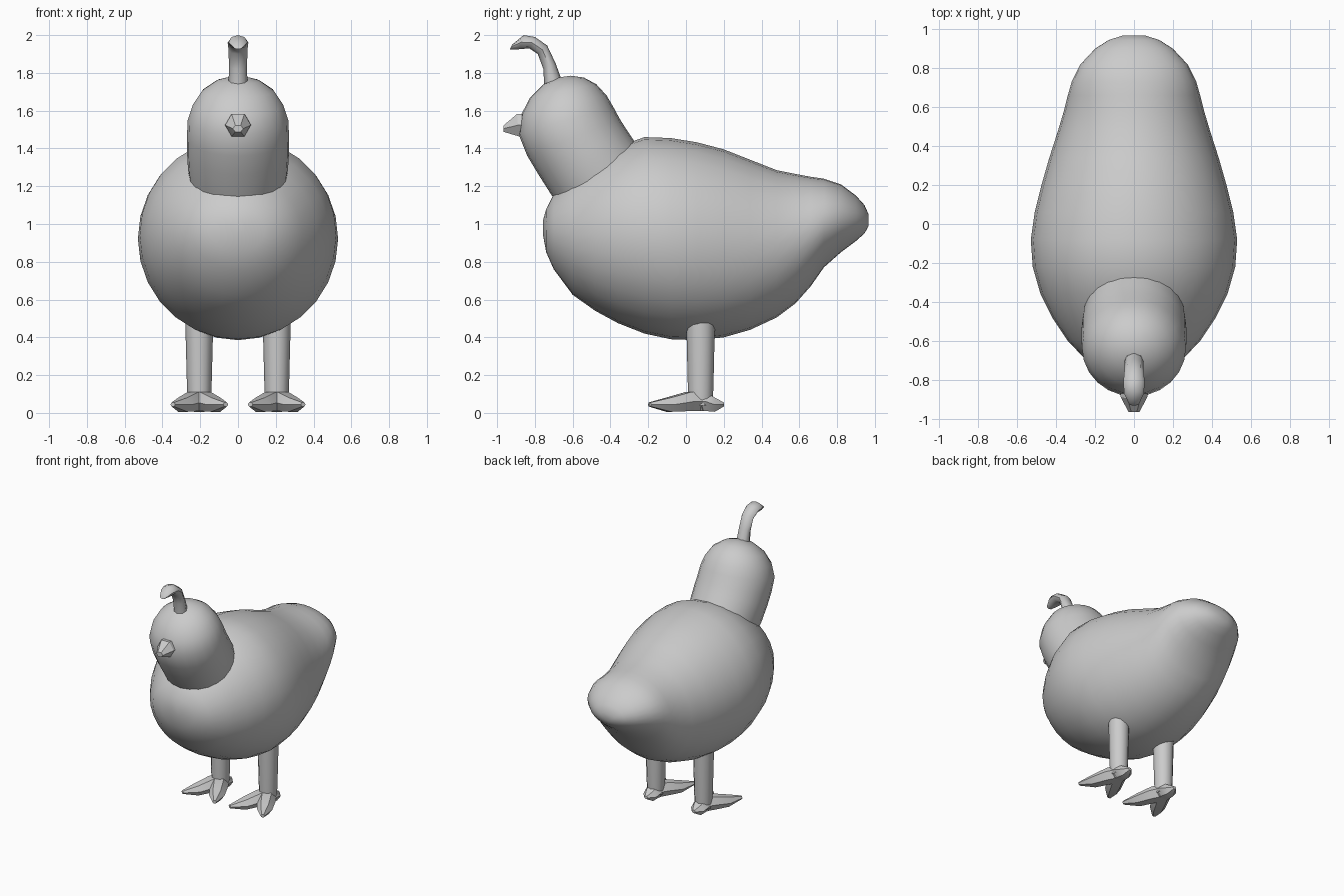
import bpy, math
from mathutils import Vector

if "Cube" in bpy.data.objects:
    bpy.data.objects.remove(bpy.data.objects["Cube"])


def loft(name, sections, n, side=(1, 0, 0), mirror=False, angle=60):
    """Skin elliptical rings; each section is (low point, high point, half width)."""
    side = Vector(side)
    verts, faces = [], []
    for low, high, w in sections:
        low, high = Vector(low), Vector(high)
        mid, half = (low + high) / 2, (high - low) / 2
        for i in range(n):
            a = 2 * math.pi * i / n
            verts.append(mid + side * w * math.cos(a) + half * math.sin(a))
    for r in range(len(sections) - 1):
        for i in range(n):
            j = (i + 1) % n
            faces.append((r * n + i, r * n + j, (r + 1) * n + j, (r + 1) * n + i))
    faces.append(tuple(range(n))[::-1])
    faces.append(tuple(range(len(verts) - n, len(verts))))
    mesh = bpy.data.meshes.new(name)
    mesh.from_pydata(verts, [], faces)
    ob = bpy.data.objects.new(name, mesh)
    bpy.context.collection.objects.link(ob)
    bpy.ops.object.select_all(action='DESELECT')
    ob.select_set(True)
    bpy.context.view_layer.objects.active = ob
    bpy.ops.object.mode_set(mode='EDIT')
    bpy.ops.mesh.select_all(action='SELECT')
    bpy.ops.mesh.normals_make_consistent(inside=False)
    bpy.ops.object.mode_set(mode='OBJECT')
    bpy.ops.object.shade_smooth_by_angle(angle=math.radians(angle))
    if mirror:
        ob.modifiers.new("mirror", 'MIRROR').use_bisect_axis[0] = False
    return ob


def profile(rows):
    """Rows of (y low, z low, y high, z high, half width) on the centre plane."""
    return [((0, a, b), (0, c, d), w) for a, b, c, d, w in rows]


# plump body with tail: y, bottom z, top z, half width
body = [(-.757, .94, 1.02, .04), (-.74, .85, 1.08, .14), (-.70, .76, 1.16, .245),
        (-.60, .625, 1.26, .34), (-.48, .54, 1.345, .42), (-.36, .475, 1.41, .48),
        (-.22, .42, 1.46, .52), (-.08, .39, 1.455, .53), (.06, .385, 1.432, .51),
        (.20, .40, 1.395, .475), (.34, .44, 1.34, .435), (.48, .505, 1.285, .39),
        (.58, .58, 1.265, .36), (.66, .67, 1.25, .34), (.73, .77, 1.24, .32),
        (.82, .85, 1.21, .275), (.90, .91, 1.15, .20), (.945, .95, 1.10, .13),
        (.967, .99, 1.05, .06)]
loft("body", profile([(y, b, y, t, w) for y, b, t, w in body]), 28)

# neck and domed head
loft("head", profile([
    (-.64, 1.05, -.20, 1.33, .25), (-.71, 1.15, -.275, 1.44, .265),
    (-.78, 1.26, -.315, 1.50, .27), (-.84, 1.36, -.35, 1.555, .27),
    (-.886, 1.475, -.385, 1.62, .267), (-.872, 1.58, -.42, 1.68, .24),
    (-.825, 1.67, -.475, 1.74, .19), (-.755, 1.74, -.54, 1.775, .115),
    (-.68, 1.775, -.61, 1.785, .035)]), 24)

# beak
loft("beak", profile([(-.83, 1.46, -.83, 1.59, .07), (-.885, 1.455, -.895, 1.592, .068),
                      (-.965, 1.485, -.965, 1.525, .028)]), 6, angle=30)

# curled head plume
loft("plume", profile([
    (-.75, 1.72, -.65, 1.74, .05), (-.755, 1.82, -.69, 1.85, .048),
    (-.785, 1.90, -.735, 1.945, .05), (-.83, 1.93, -.80, 1.99, .055),
    (-.885, 1.925, -.86, 2.0, .05), (-.932, 1.925, -.92, 1.95, .025)]), 8)

# legs
loft("legs", [((.205, .015, .04), (.205, .14, .04), .06),
              ((.205, .01, .13), (.205, .145, .13), .065),
              ((.205, .0, .55), (.205, .155, .55), .076)], 12, mirror=True)

# feet: two forward toes and a heel spur on each leg
base = Vector((.205, .075, 0))
for name, tip in (("inner_toe", (.065, -.195)), ("outer_toe", (.345, -.19)), ("heel", (.205, .2))):
    d = Vector((tip[0], tip[1], 0)) - base
    side = Vector((-d.y, d.x, 0)).normalized()
    up = lambda t, z: base + d * t + Vector((0, 0, z))
    loft(name, [(up(-.1, .012), up(-.1, .13), .06), (up(.25, .01), up(.25, .125), .065),
                (up(.62, .008), up(.62, .095), .055), (up(1, .04), up(1, .065), .015)],
         6, side=side, mirror=True, angle=40)

# plant the feet on the ground
for ob in bpy.data.objects:
    if ob.name in ("inner_toe", "outer_toe", "heel"):
        ob.location.z = -.008
